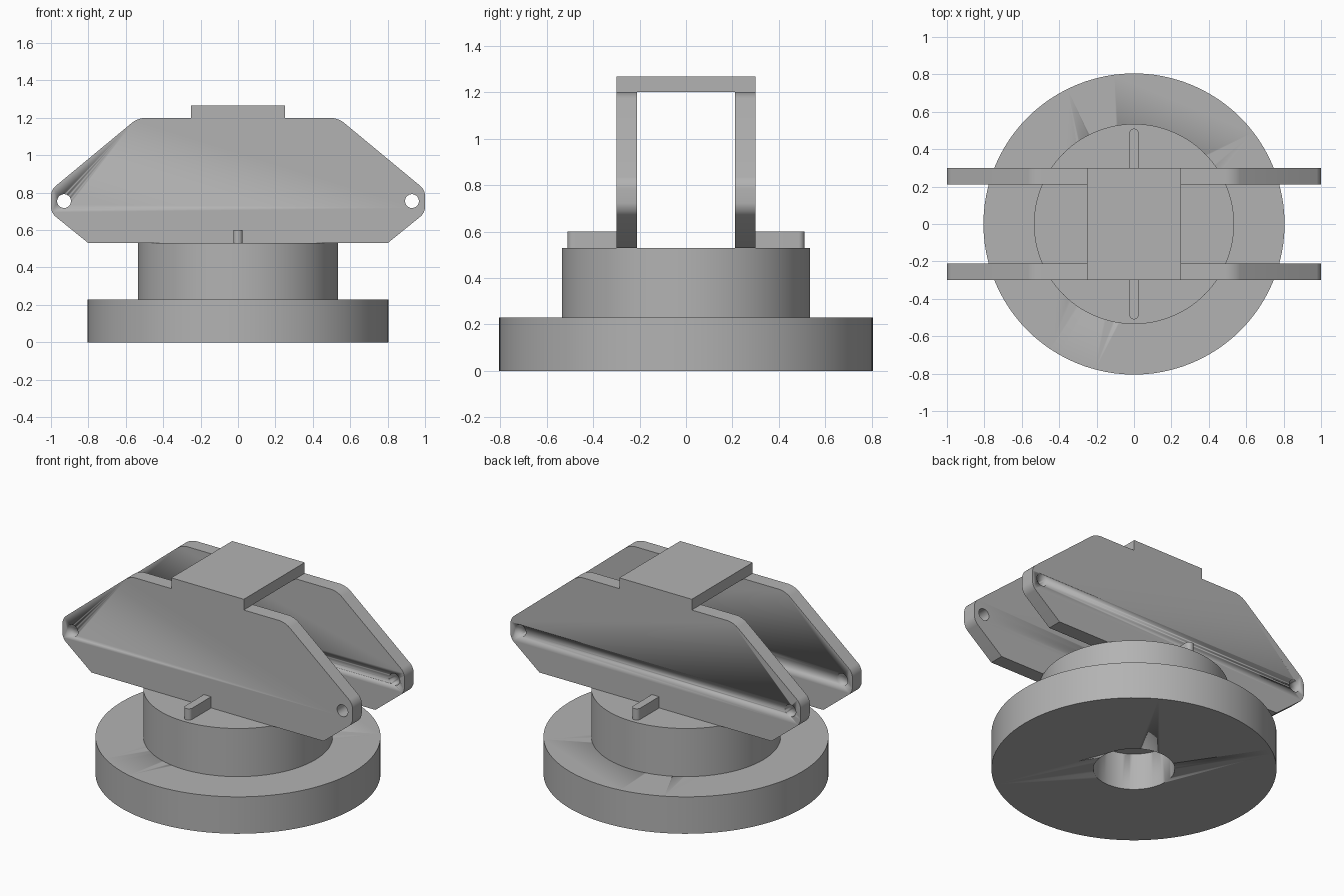
import bpy, bmesh, math

cube = bpy.data.objects.get("Cube")
if cube:
    bpy.data.objects.remove(cube, do_unlink=True)

GREY = (0.45, 0.45, 0.45, 1.0)
grey = bpy.data.materials.new("plain_grey")
grey.use_nodes = True
grey.diffuse_color = GREY
grey.node_tree.nodes["Principled BSDF"].inputs["Base Color"].default_value = GREY


def finish(bm, name):
    """Turn a bmesh into a named grey object, smooth with sharp edges kept."""
    bmesh.ops.recalc_face_normals(bm, faces=bm.faces)
    mesh = bpy.data.meshes.new(name)
    bm.to_mesh(mesh)
    bm.free()
    mesh.materials.append(grey)
    obj = bpy.data.objects.new(name, mesh)
    bpy.context.collection.objects.link(obj)
    bpy.ops.object.select_all(action='DESELECT')
    obj.select_set(True)
    bpy.context.view_layer.objects.active = obj
    bpy.ops.object.shade_smooth_by_angle(angle=math.radians(25))
    return obj


def prism(name, outline, direction, fillets=()):
    """Extrude an outline; fillets lists (corner index, setback)."""
    bm = bmesh.new()
    verts = [bm.verts.new(p) for p in outline]
    bm.faces.new(verts)
    for setback in sorted({s for _, s in fillets}):
        corners = [verts[i] for i, s in fillets if s == setback]
        bmesh.ops.bevel(bm, geom=corners, offset=setback, segments=6,
                        profile=0.5, affect='VERTICES')
    result = bmesh.ops.extrude_face_region(bm, geom=bm.faces[:])
    moved = [g for g in result["geom"] if isinstance(g, bmesh.types.BMVert)]
    bmesh.ops.translate(bm, verts=moved, vec=direction)
    return finish(bm, name)


def circle(radius, z, count=96):
    steps = [2 * math.pi * i / count for i in range(count)]
    return [(radius * math.cos(a), radius * math.sin(a), z) for a in steps]


def cut(target, cutter):
    """Subtract a hidden cutter and apply the result."""
    cutter.hide_render = True
    mod = target.modifiers.new("cut", 'BOOLEAN')
    mod.operation, mod.solver, mod.object = 'DIFFERENCE', 'EXACT', cutter
    bpy.context.view_layer.objects.active = target
    bpy.ops.object.modifier_apply(modifier=mod.name)
    bpy.data.objects.remove(cutter, do_unlink=True)


# Round base with a central bore, and the drum that closes it above
base = prism("base_disc", circle(0.805, 0), (0, 0, 0.23))
cut(base, prism("bore_cutter", circle(0.23, -0.1, 64), (0, 0, 0.5)))
prism("drum", circle(0.535, 0.23), (0, 0, 0.30))

# Pair of side plates with pin holes at both tips
half = [(0.80, 0.53), (1.0, 0.692), (1.0, 0.815), (0.535, 1.20)]
profile = half + [(-x, z) for x, z in reversed(half)]
rounded = [(1, 0.03), (2, 0.03), (5, 0.03), (6, 0.03), (3, 0.04), (4, 0.04)]
for side, label in ((-1, "front"), (1, "back")):
    plate = prism(label + "_side_plate",
                  [(x, side * 0.21, z) for x, z in profile],
                  (0, side * 0.09, 0), rounded)
    for x in (-0.93, 0.93):
        ring = [(x + a, side * 0.1, 0.755 + b) for a, b, _ in circle(0.037, 0, 32)]
        cut(plate, prism("pin_hole_cutter", ring, (0, side * 0.4, 0)))

    # Key with a rounded outer end, lying on the drum
    arc = [math.pi * i / 12 for i in range(13)]
    key = [(0.025 * math.cos(a), side * (0.485 + 0.025 * math.sin(a)), 0.53) for a in arc]
    key += [(-0.025, side * 0.30, 0.53), (0.025, side * 0.30, 0.53)]
    prism(label + "_key", key, (0, 0, 0.07))

# Bridge plate joining the tops of the side plates
prism("bridge_plate", [(-0.25, -0.3, 1.2), (0.25, -0.3, 1.2),
                       (0.25, 0.3, 1.2), (-0.25, 0.3, 1.2)], (0, 0, 0.067))
